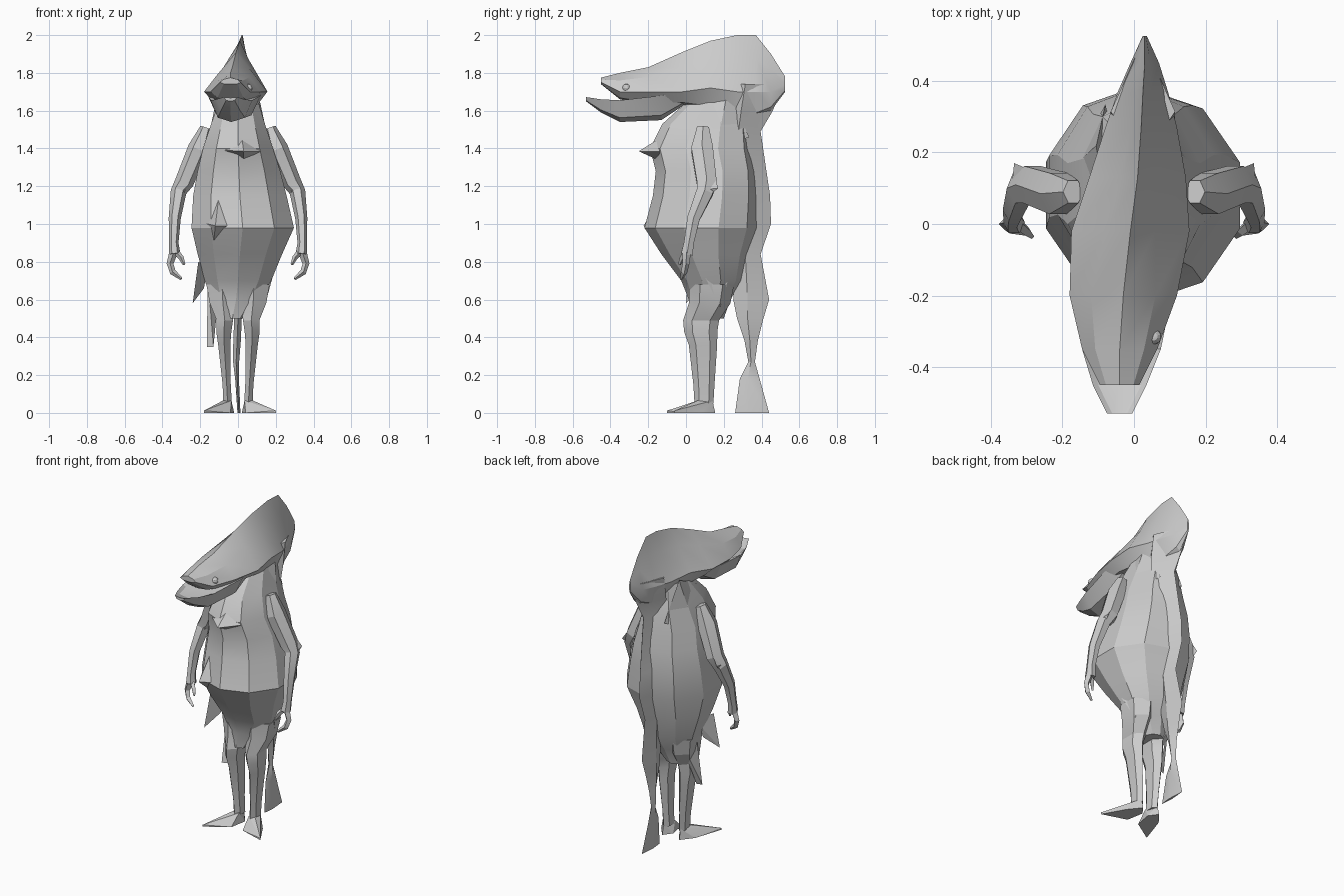
import bpy, bmesh, math
from mathutils import Vector


def finish(name, bm):
    bmesh.ops.recalc_face_normals(bm, faces=bm.faces)
    me = bpy.data.meshes.new(name)
    bm.to_mesh(me)
    bm.free()
    ob = bpy.data.objects.new(name, me)
    bpy.context.collection.objects.link(ob)
    return ob


def loft(name, rings):
    """Skin a list of equal-length point rings and cap both ends."""
    bm = bmesh.new()
    vs = [[bm.verts.new(p) for p in r] for r in rings]
    n = len(rings[0])
    for a, b in zip(vs, vs[1:]):
        for i in range(n):
            j = (i + 1) % n
            bm.faces.new((a[i], a[j], b[j], b[i]))
    bm.faces.new(vs[0])
    bm.faces.new(vs[-1])
    return finish(name, bm)


def hull(name, pts):
    bm = bmesh.new()
    for p in pts:
        bm.verts.new(p)
    bmesh.ops.convex_hull(bm, input=bm.verts)
    return finish(name, bm)


def stack(name, rows, n):
    """Horizontal oval sections: z, centre x, centre y, radius x, radius y."""
    return loft(name, [[(cx + rx * math.sin(2 * math.pi * i / n),
                         cy - ry * math.cos(2 * math.pi * i / n), z)
                        for i in range(n)] for z, cx, cy, rx, ry in rows])


def tube(name, path, n=5, depth=1.0):
    """Tube through (x, y, z, radius) points; depth stretches it front to back."""
    ps = [Vector(p[:3]) for p in path]
    rings = []
    for k, p in enumerate(path):
        t = (ps[min(k + 1, len(ps) - 1)] - ps[max(k - 1, 0)]).normalized()
        u = t.cross(Vector((0, 1, 0.01))).normalized()
        v = t.cross(u) * depth
        rings.append([ps[k] + p[3] * (u * math.cos(2 * math.pi * i / n) +
                                      v * math.sin(2 * math.pi * i / n))
                      for i in range(n)])
    return loft(name, rings)


def head_ring(y, cx, top, mid, bot, w, shoulder):
    """Eight-sided section with a ridge on top."""
    half = [(shoulder * w, mid + (top - mid) * 0.6), (w, mid),
            (w * 0.65, bot + (mid - bot) * 0.2)]
    return ([(cx, y, top)] + [(cx + x, y, z) for x, z in half] +
            [(cx, y, bot)] + [(cx - x, y, z) for x, z in reversed(half)])


# Round coat-covered torso
stack("torso", [(0.50, -0.03, 0.11, 0.07, 0.09), (0.60, -0.01, 0.125, 0.135, 0.11),
                (0.70, 0.0, 0.135, 0.185, 0.16),
                (0.84, 0.01, 0.10, 0.235, 0.23), (0.98, 0.025, 0.08, 0.285, 0.30),
                (1.15, 0.01, 0.105, 0.26, 0.28), (1.28, 0.005, 0.11, 0.23, 0.27),
                (1.40, 0.0, 0.085, 0.195, 0.275), (1.53, 0.0, 0.11, 0.15, 0.235),
                (1.67, 0.005, 0.16, 0.10, 0.13)], 10)

# Fish head
loft("head", [head_ring(*r) for r in [
    (-0.45, -0.04, 1.775, 1.75, 1.74, 0.055, 0.7),
    (-0.35, -0.04, 1.80, 1.70, 1.66, 0.105, 0.65),
    (-0.20, -0.03, 1.83, 1.70, 1.63, 0.15, 0.6),
    (-0.02, -0.01, 1.91, 1.70, 1.63, 0.165, 0.42),
    (0.13, 0.01, 1.97, 1.72, 1.60, 0.135, 0.35),
    (0.27, 0.02, 2.0, 1.70, 1.56, 0.10, 0.3),
    (0.37, 0.025, 2.0, 1.70, 1.56, 0.07, 0.3),
    (0.45, 0.03, 1.90, 1.70, 1.60, 0.04, 0.4),
    (0.525, 0.03, 1.78, 1.74, 1.70, 0.006, 0.6)]])

# Open lower jaw
loft("lower_jaw", [head_ring(*r) for r in [
    (-0.53, -0.04, 1.668, 1.672, 1.65, 0.035, 0.6),
    (-0.45, -0.04, 1.635, 1.66, 1.59, 0.075, 0.8),
    (-0.35, -0.035, 1.64, 1.655, 1.54, 0.11, 0.8),
    (-0.13, -0.02, 1.69, 1.68, 1.55, 0.14, 0.7),
    (0.02, 0.0, 1.72, 1.70, 1.65, 0.12, 0.7)]])

# Eyes
for side, x in (("left", -0.11), ("right", 0.055)):
    bpy.ops.mesh.primitive_uv_sphere_add(segments=10, ring_count=6, radius=0.022,
                                         location=(x, -0.315, 1.72))
    bpy.context.object.name = side + "_eye"

# Fish back and tail: thin blade sections (z, front y, back y, half width)
loft("fish_back_and_tail", [
    [(0.015 + dx, y0, z), (0.015 + dx + w, y0 + (y1 - y0) * 0.4, z),
     (0.015 + dx, y1, z), (0.015 + dx - w, y0 + (y1 - y0) * 0.4, z)]
    for z, y0, y1, w, dx in [
        (1.74, 0.18, 0.515, 0.09, 0.01), (1.60, 0.18, 0.46, 0.09, 0.01),
        (1.49, 0.20, 0.395, 0.08, 0.01), (1.15, 0.25, 0.445, 0.06, 0),
        (1.0, 0.25, 0.45, 0.05, 0), (0.84, 0.26, 0.395, 0.03, 0),
        (0.60, 0.25, 0.44, 0.022, -0.01), (0.50, 0.27, 0.41, 0.02, -0.015),
        (0.38, 0.31, 0.38, 0.02, -0.02),
        (0.27, 0.33, 0.365, 0.016, -0.025), (0.18, 0.285, 0.39, 0.01, -0.02),
        (0.0, 0.26, 0.44, 0.008, -0.01)]])

# Bow at the collar and pointed pocket bump
hull("collar_bow", [(-0.07, -0.16, 1.39), (0.12, -0.14, 1.385), (0.03, -0.25, 1.385),
                    (0.03, -0.14, 1.335), (0.02, -0.13, 1.46)])
hull("belly_bump", [(-0.10, -0.12, 1.16), (-0.20, -0.05, 1.01), (-0.04, -0.18, 0.99),
                    (-0.13, -0.10, 0.89), (-0.12, -0.225, 0.99)])

# Ragged coat hem
hull("coat_flap_side", [(-0.24, 0.0, 0.58), (-0.21, 0.02, 0.80), (-0.16, 0.13, 0.78),
                        (-0.18, 0.08, 0.66)])
hull("coat_flap_long", [(-0.165, 0.07, 0.35), (-0.13, 0.08, 0.35), (-0.16, 0.13, 0.72),
                        (-0.10, 0.20, 0.66), (-0.12, 0.13, 0.48)])
hull("coat_flap_back", [(0.0, 0.20, 0.55), (-0.12, 0.23, 0.76), (0.12, 0.23, 0.76),
                        (0.0, 0.30, 0.80)])
hull("coat_flap_right", [(0.14, 0.18, 0.56), (0.20, 0.07, 0.78), (0.14, 0.24, 0.76),
                         (0.12, 0.14, 0.7)])

for side, s in (("left", -1), ("right", 1)):
    # Pointed collar
    hull(side + "_collar_point", [(s * 0.13, 0.0, 1.48), (s * 0.08, 0.335, 1.46),
                                  (s * 0.105, 0.22, 1.70), (s * 0.09, 0.02, 1.60),
                                  (s * 0.17, 0.16, 1.40), (s * 0.05, 0.2, 1.5)])
    # Sleeve and forearm
    tube(side + "_arm", [(s * 0.17, 0.09, 1.51, 0.03), (s * 0.21, 0.085, 1.40, 0.055),
                         (s * 0.285, 0.11, 1.22, 0.05), (s * 0.315, 0.10, 1.17, 0.042),
                         (s * 0.335, 0.04, 1.03, 0.032), (s * 0.34, 0.015, 0.90, 0.025),
                         (s * 0.335, 0.005, 0.84, 0.03)], 6, 1.2)
    # Elbow point
    hull(side + "_elbow", [(s * 0.335, 0.17, 1.19), (s * 0.24, 0.13, 1.34),
                           (s * 0.345, 0.08, 1.18), (s * 0.315, 0.07, 1.10),
                           (s * 0.27, 0.07, 1.20)])
    # Hooked fingers
    tube(side + "_outer_fingers", [(s * 0.335, 0.005, 0.87, 0.024), (s * 0.36, 0.0, 0.79, 0.018),
                                   (s * 0.345, -0.01, 0.745, 0.017),
                                   (s * 0.30, -0.025, 0.71, 0.008)], 4)
    tube(side + "_thumb", [(s * 0.335, 0.01, 0.86, 0.018), (s * 0.30, -0.02, 0.82, 0.014),
                           (s * 0.285, -0.035, 0.785, 0.007)], 4)
    # Leg with baggy knee
    stack(side + "_leg", [(0.68, s * 0.085, 0.135, 0.095, 0.12), (0.58, s * 0.08, 0.125, 0.08, 0.11),
                          (0.49, s * 0.07, 0.08, 0.05, 0.095), (0.43, s * 0.075, 0.078, 0.046, 0.088),
                          (0.36, s * 0.073, 0.09, 0.037, 0.075),
                          (0.15, s * 0.06, 0.095, 0.025, 0.056),
                          (0.05, s * 0.055, 0.095, 0.026, 0.05)], 6)
    # Flat pointed foot
    yt = -0.10 if s < 0 else -0.06
    hull(side + "_foot", [(s * 0.19 + 0.01, yt, 0.0), (s * 0.19 + 0.01, yt, 0.012),
                          (s * 0.02, 0.10, 0.0), (s * 0.06, 0.155, 0.0), (s * 0.12, 0.08, 0.0),
                          (s * 0.04, -0.01, 0.0), (s * 0.035, 0.06, 0.065),
                          (s * 0.08, 0.06, 0.065), (s * 0.06, 0.14, 0.065)])

# Soft shading on shallow facets, crisp edges elsewhere
for ob in bpy.data.objects:
    ob.select_set(True)
    bpy.context.view_layer.objects.active = ob
bpy.ops.object.shade_smooth_by_angle(angle=math.radians(20))
